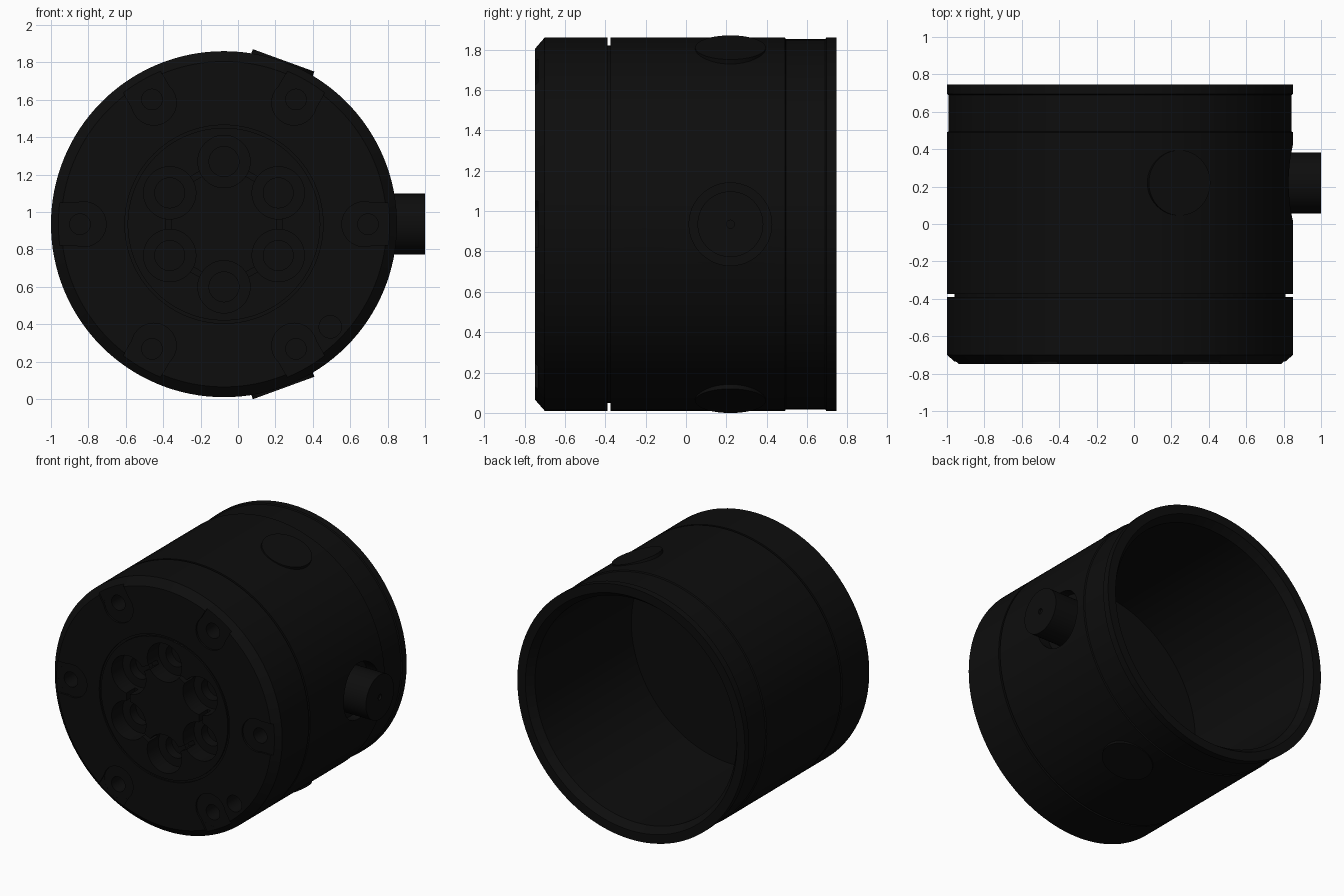
import bpy, bmesh, math
from mathutils import Vector, Matrix

if "Cube" in bpy.data.objects:
    bpy.data.objects.remove(bpy.data.objects["Cube"])

CX, CZ, R = -0.075, 0.935, 0.925
FRONT, BACK = -0.748, 0.745
PORT_Y = 0.22

black = bpy.data.materials.new("matte_black")
black.use_nodes = True
black.diffuse_color = (0.004, 0.004, 0.004, 1)
black.node_tree.nodes["Principled BSDF"].inputs["Base Color"].default_value = (0.004, 0.004, 0.004, 1)


def finish(name, bm):
    bmesh.ops.recalc_face_normals(bm, faces=bm.faces[:])
    mesh = bpy.data.meshes.new(name)
    bm.to_mesh(mesh)
    bm.free()
    obj = bpy.data.objects.new(name, mesh)
    bpy.context.collection.objects.link(obj)
    mesh.materials.append(black)
    return obj


def lathe(name, profile, closed=False, steps=128):
    """Spin (radius, y) points around the main axis."""
    bm = bmesh.new()
    verts = [bm.verts.new((CX + r, y, CZ)) for r, y in profile]
    edges = [bm.edges.new(p) for p in zip(verts, verts[1:])]
    if closed:
        edges.append(bm.edges.new((verts[-1], verts[0])))
    bmesh.ops.spin(bm, geom=verts + edges, cent=(CX, 0, CZ), axis=(0, 1, 0),
                   angle=2 * math.pi, steps=steps)
    bmesh.ops.remove_doubles(bm, verts=bm.verts[:], dist=0.0001)
    return finish(name, bm)


def rod(name, start, end, radius, steps=48):
    """Cylinder between two points."""
    a, b = Vector(start), Vector(end)
    turn = (b - a).to_track_quat('Z', 'Y').to_matrix().to_4x4()
    bm = bmesh.new()
    bmesh.ops.create_cone(bm, cap_ends=True, segments=steps, radius1=radius, radius2=radius,
                          depth=(b - a).length, matrix=Matrix.Translation((a + b) / 2) @ turn)
    return finish(name, bm)


def polar(angle, radius, y):
    a = math.radians(angle)
    return Vector((CX + radius * math.cos(a), y, CZ + radius * math.sin(a)))


def face_hole(angle, dist, radius, depth):
    return rod("hole_cutter", polar(angle, dist, FRONT - 0.1), polar(angle, dist, FRONT + depth), radius)


def box(angle, dist, length, width, depth):
    bm = bmesh.new()
    m = (Matrix.Translation(polar(angle, dist, FRONT)) @
         Matrix.Rotation(-math.radians(angle), 4, 'Y') @ Matrix.Diagonal((length, depth * 2, width, 1)))
    bmesh.ops.create_cube(bm, size=1, matrix=m)
    return finish("slot_cutter", bm)


def cut(target, cutter):
    cutter.hide_render = True
    mod = target.modifiers.new("cut", 'BOOLEAN')
    mod.operation, mod.solver, mod.object = 'DIFFERENCE', 'EXACT', cutter
    bpy.context.view_layer.objects.active = target
    bpy.ops.object.modifier_apply(modifier=mod.name)
    bpy.data.objects.remove(cutter)


# Hollow body: chamfered crown, ring groove, shallow rear band, open bore
body = lathe("body", [
    (0, FRONT), (0.87, FRONT), (R, -0.70), (R, -0.39), (R - 0.04, -0.39), (R - 0.04, -0.375),
    (R, -0.375), (R, 0.49), (R - 0.008, 0.495), (R - 0.008, 0.69), (R, 0.695), (R, BACK),
    (0.86, BACK), (0.82, 0.69), (0.82, -0.43), (0, -0.43)])

# Circular groove around the central hole pattern
cut(body, lathe("groove_cutter", [(0.515, FRONT - 0.02), (0.53, FRONT - 0.02),
                                  (0.53, FRONT + 0.012), (0.515, FRONT + 0.012)], closed=True))

# Inner ring of stepped holes, joined by narrow slots
for i in range(6):
    cut(body, face_hole(30 + 60 * i, 0.335, 0.14, 0.13))
    cut(body, face_hole(30 + 60 * i, 0.335, 0.08, 0.2))
for i in range(6):
    cut(body, box(60 * i, 0.295, 0.03, 0.12, 0.1))

# Outer ring of shallow U pockets with bolt holes, plus one locating hole
for i in range(6):
    cut(body, face_hole(60 * i, 0.75, 0.12, 0.014))
    cut(body, box(60 * i, 0.85, 0.2, 0.23, 0.0135))
    cut(body, face_hole(60 * i, 0.77, 0.055, 0.14))
cut(body, face_hole(-44, 0.79, 0.06, 0.14))

# Side port recess, with a pin standing in it
cut(body, rod("port_cutter", polar(0, 0.835, PORT_Y), polar(0, 1.2, PORT_Y), 0.205))
pin = rod("side_pin", polar(0, 0.83, PORT_Y), polar(0, 1.075, PORT_Y), 0.163)
cut(pin, rod("dimple_cutter", polar(0, 1.06, PORT_Y), polar(0, 1.2, PORT_Y), 0.02, 24))

# Flat round pads above and below the pin
pads = [rod(name, polar(a, 0.85, PORT_Y), polar(a, 0.932, PORT_Y), 0.175)
        for name, a in (("upper_pad", 70), ("lower_pad", -70))]

# Smooth shading with sharp edges kept
for obj in [body, pin] + pads:
    bpy.ops.object.select_all(action='DESELECT')
    obj.select_set(True)
    bpy.context.view_layer.objects.active = obj
    bpy.ops.object.shade_smooth_by_angle(angle=math.radians(30))
